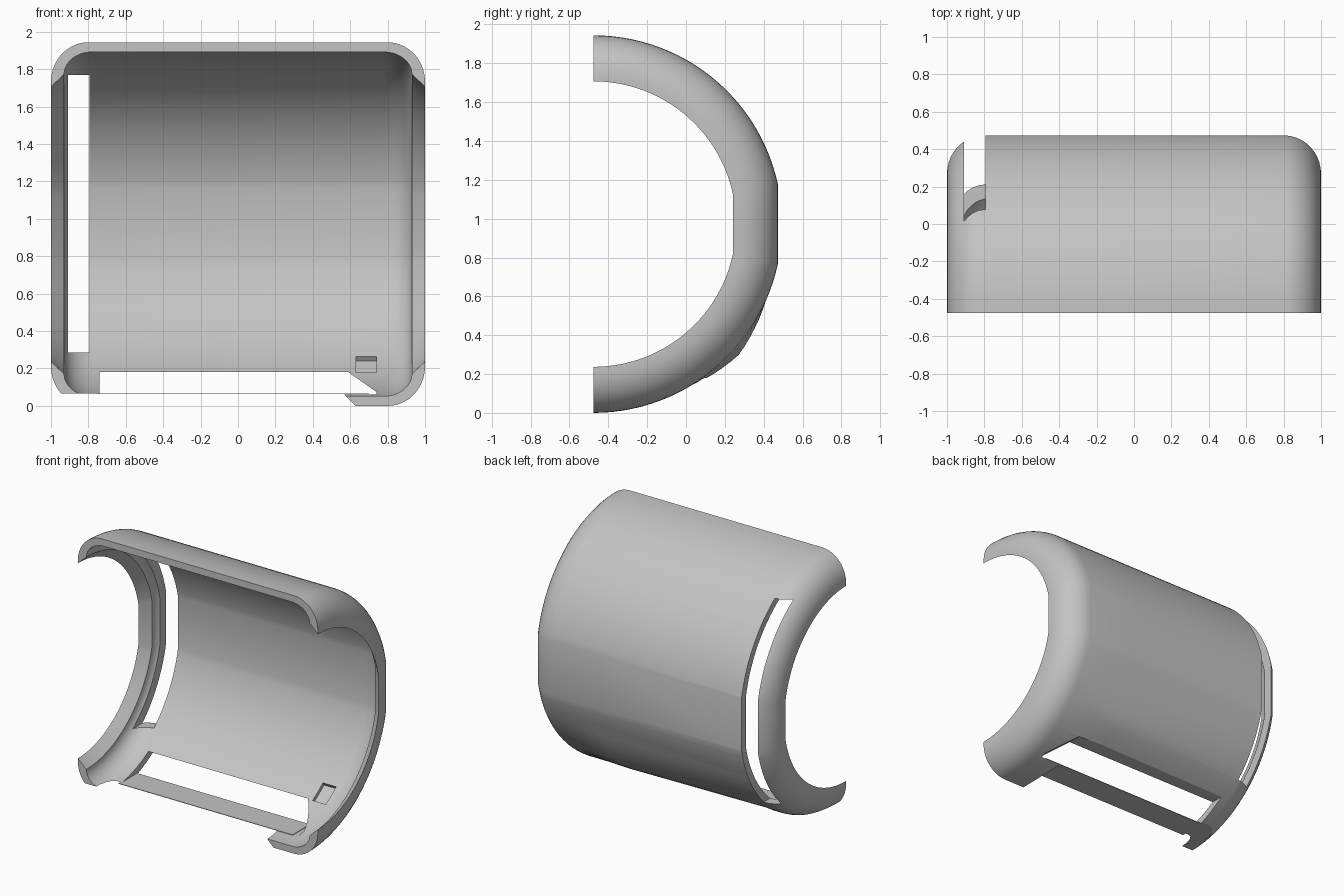
import bpy, bmesh, math
from math import sin, cos, radians, pi
from mathutils import Matrix

if "Cube" in bpy.data.objects:
    bpy.data.objects.remove(bpy.data.objects["Cube"])

CY, CZ = -0.477, 0.972        # axis of the half cylinder
R_OUT, R_IN = 0.972, 0.92

grey = bpy.data.materials.new("light_grey")
grey.use_nodes = True
grey.diffuse_color = (0.55, 0.55, 0.55, 1)
grey.node_tree.nodes["Principled BSDF"].inputs["Base Color"].default_value = (0.55, 0.55, 0.55, 1)


def make(name, bm):
    bmesh.ops.recalc_face_normals(bm, faces=bm.faces)
    mesh = bpy.data.meshes.new(name)
    bm.to_mesh(mesh)
    bm.free()
    mesh.materials.append(grey)
    ob = bpy.data.objects.new(name, mesh)
    bpy.context.collection.objects.link(ob)
    return ob


def prism(name, xz, y0, y1):
    """Extrude an x-z outline along y."""
    bm = bmesh.new()
    a = [bm.verts.new((x, y0, z)) for x, z in xz]
    b = [bm.verts.new((x, y1, z)) for x, z in xz]
    bm.faces.new(a)
    bm.faces.new(b[::-1])
    for i in range(len(a)):
        j = (i + 1) % len(a)
        bm.faces.new((a[i], a[j], b[j], b[i]))
    return make(name, bm)


def box(name, x0, x1, y0, y1, z0, z1):
    return prism(name, [(x0, z0), (x1, z0), (x1, z1), (x0, z1)], y0, y1)


def cut(target, cutter):
    cutter.hide_render = True
    mod = target.modifiers.new("cut", "BOOLEAN")
    mod.operation = "DIFFERENCE"
    mod.solver = "EXACT"
    mod.object = cutter
    bpy.context.view_layer.update()
    dg = bpy.context.evaluated_depsgraph_get()
    mesh = bpy.data.meshes.new_from_object(target.evaluated_get(dg))
    target.modifiers.clear()
    target.data = mesh
    bpy.data.objects.remove(cutter)


def arc(cx, cr, rx, rr, n=10):
    """Quarter ellipse from the top round to the side."""
    return [(cx + rx * sin(pi / 2 * i / n), cr + rr * cos(pi / 2 * i / n)) for i in range(n + 1)]


# Wall section: rounded outside, rounded inside, sloping lip at each end
outer = arc(0.8, R_OUT - 0.21, 0.2, 0.21) + [(1.0, 0.735)]
inner = [(0.93, 0.80)] + arc(0.78, 0.80, 0.15, R_IN - 0.80)[-2::-1]
half = outer + inner
BUMP = len(outer + inner) * 2
section = half + [(-x, r) for x, r in reversed(half)] + [(0.4, R_OUT)]

# Half turn of the section, with one wide flat facet at the back
angles = [a for a in range(-90, 91, 3) if abs(a) > 9]
bm = bmesh.new()
rings = []
for a in angles:
    t = radians(a)
    ring = []
    for i, (x, r) in enumerate(section):
        if i == BUMP:                      # slight raised crease low on the back
            r += 0.035 * max(0, 1 - abs(a + 42) / 18)
        ring.append(bm.verts.new((x, CY + r * cos(t), CZ + r * sin(t))))
    rings.append(ring)
n = len(section)
for p, q in zip(rings, rings[1:]):
    for i in range(n):
        j = (i + 1) % n
        quad = (p[i], p[j], q[j], q[i])
        if i == BUMP or j == BUMP:
            bm.faces.new(quad[:3])
            bm.faces.new((quad[0], quad[2], quad[3]))
        else:
            bm.faces.new(quad)
bm.faces.new(rings[0])
bm.faces.new(rings[-1][::-1])
shell = make("curved_shell", bm)

# Tall slot beside the right end
cut(shell, box("side_slot_cutter", -0.908, -0.795, -0.2, 0.8, 0.285, 1.77))

# Flat underside, leaving a tab at the left end
cut(shell, prism("underside_cutter", [(-1.2, -0.2), (0.78, -0.2), (0.63, 0), (0.565, 0.065), (-1.2, 0.065)], -0.7, 0.6))

# Long bottom slot with a slanted end
cut(shell, prism("bottom_slot_cutter", [(-0.74, 0.06), (0.74, 0.06), (0.74, 0.075), (0.59, 0.18), (-0.74, 0.18)], -0.7, 0.4))

# Small shallow recess on the inner face
bm = bmesh.new()
t = radians(-55)
place = (Matrix.Translation((0.685, CY + 0.9 * cos(t), CZ + 0.9 * sin(t)))
         @ Matrix.Rotation(t, 4, "X") @ Matrix.Diagonal((0.11, 0.09, 0.15, 1)))
bmesh.ops.create_cube(bm, size=1, matrix=place)
cut(shell, make("recess_cutter", bm))

# Thin strip in front of the bottom slot
strip = box("bottom_strip", -0.75, 0.70, -0.35, -0.143, 0.063, 0.067)

bpy.ops.object.select_all(action="DESELECT")
shell.select_set(True)
bpy.context.view_layer.objects.active = shell
bpy.ops.object.shade_smooth_by_angle(angle=radians(17))
